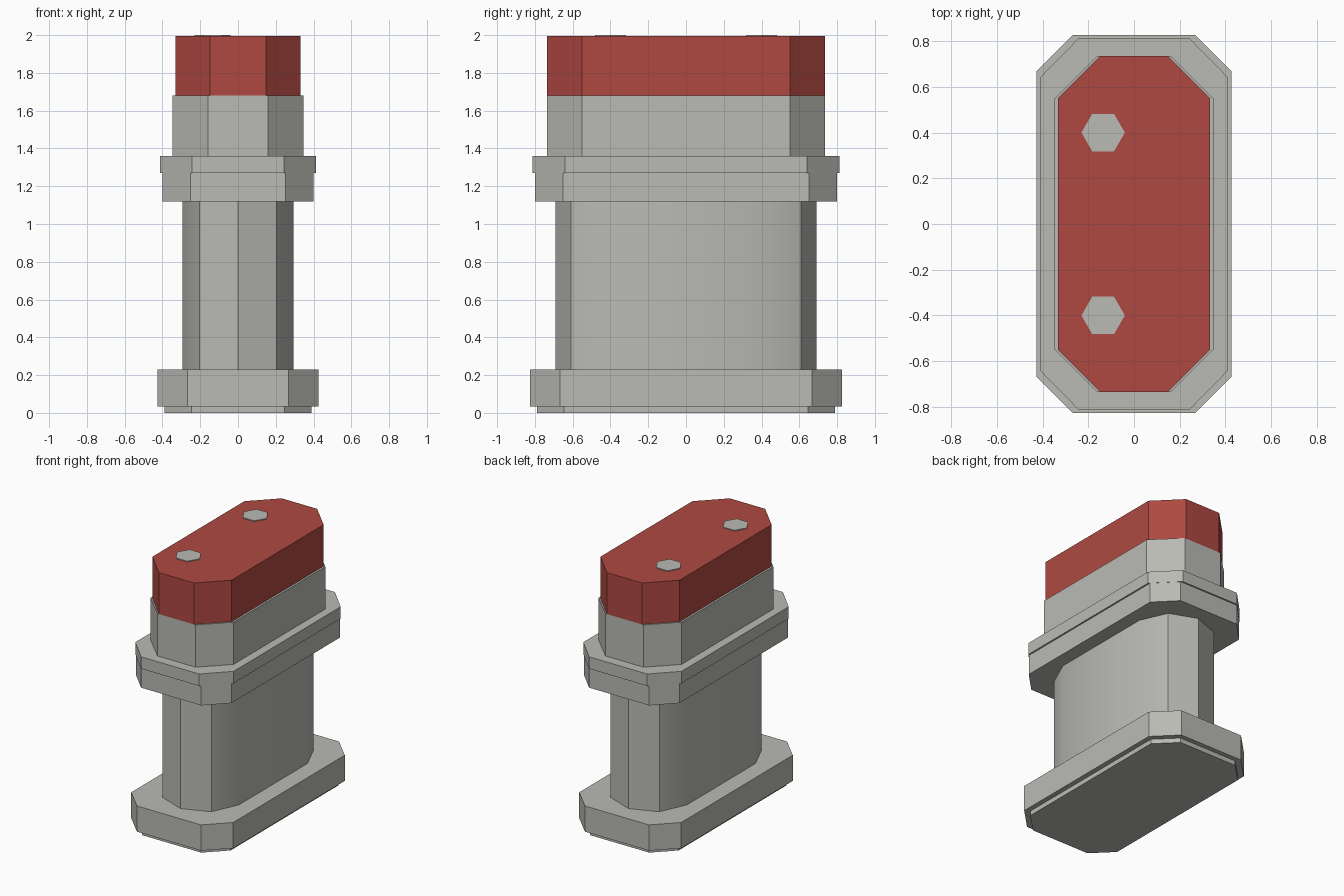
import bpy, math

if "Cube" in bpy.data.objects:
    bpy.data.objects.remove(bpy.data.objects["Cube"])


def material(name, rgb):
    m = bpy.data.materials.new(name)
    m.diffuse_color = (*rgb, 1.0)
    m.use_nodes = True
    m.node_tree.nodes["Principled BSDF"].inputs["Base Color"].default_value = m.diffuse_color
    return m


GREY = material("warm_grey", (0.49, 0.49, 0.46))
RED = material("brick_red", (0.43, 0.066, 0.053))


def prism(name, outline, z0, z1, mat):
    """Extrude a counter-clockwise outline from z0 to z1."""
    n = len(outline)
    verts = [(x, y, z) for z in (z0, z1) for x, y in outline]
    faces = [tuple(reversed(range(n))), tuple(range(n, 2 * n))]
    faces += [(i, (i + 1) % n, n + (i + 1) % n, n + i) for i in range(n)]
    mesh = bpy.data.meshes.new(name)
    mesh.from_pydata(verts, [], faces)
    mesh.materials.append(mat)
    ob = bpy.data.objects.new(name, mesh)
    bpy.context.collection.objects.link(ob)
    return ob


def mirrored(quarter):
    """Mirror points of the +x +y quarter in both axes, sorted by angle."""
    pts = {(sx * x + 0.0, sy * y + 0.0) for x, y in quarter for sx in (1, -1) for sy in (1, -1)}
    return sorted(pts, key=lambda p: math.atan2(p[1], p[0]))


# Stacked chamfered slabs: half width, half depth, front edge half, side edge half, z0, z1
slabs = [
    ("foot", 0.39, 0.79, 0.245, 0.645, 0.0, 0.035, GREY),
    ("base_plate", 0.427, 0.826, 0.268, 0.667, 0.035, 0.23, GREY),
    ("collar_lower", 0.40, 0.80, 0.252, 0.65, 1.12, 1.27, GREY),
    ("collar_upper", 0.412, 0.812, 0.243, 0.64, 1.27, 1.36, GREY),
    ("upper_body", 0.347, 0.735, 0.16, 0.55, 1.36, 1.68, GREY),
    ("red_cap", 0.332, 0.735, 0.148, 0.55, 1.68, 1.994, RED),
]
for name, hx, hy, ex, ey, z0, z1, mat in slabs:
    prism(name, mirrored([(hx, ey), (ex, hy)]), z0, z1, mat)

# Ten-sided column with softly shaded long sides
column = prism("column", mirrored([(0.295, 0.41), (0.205, 0.61), (0.0, 0.69)]), 0.23, 1.12, GREY)
bpy.context.view_layer.objects.active = column
column.select_set(True)
bpy.ops.object.shade_smooth_by_angle(angle=math.radians(30))

# Hexagonal studs on the cap
for label, y in (("front", -0.4), ("back", 0.4)):
    hexagon = [(-0.135 + 0.095 * math.cos(i * math.pi / 3),
                y + 0.095 * math.sin(i * math.pi / 3)) for i in range(6)]
    prism(label + "_stud", hexagon, 1.99, 2.0, GREY)
